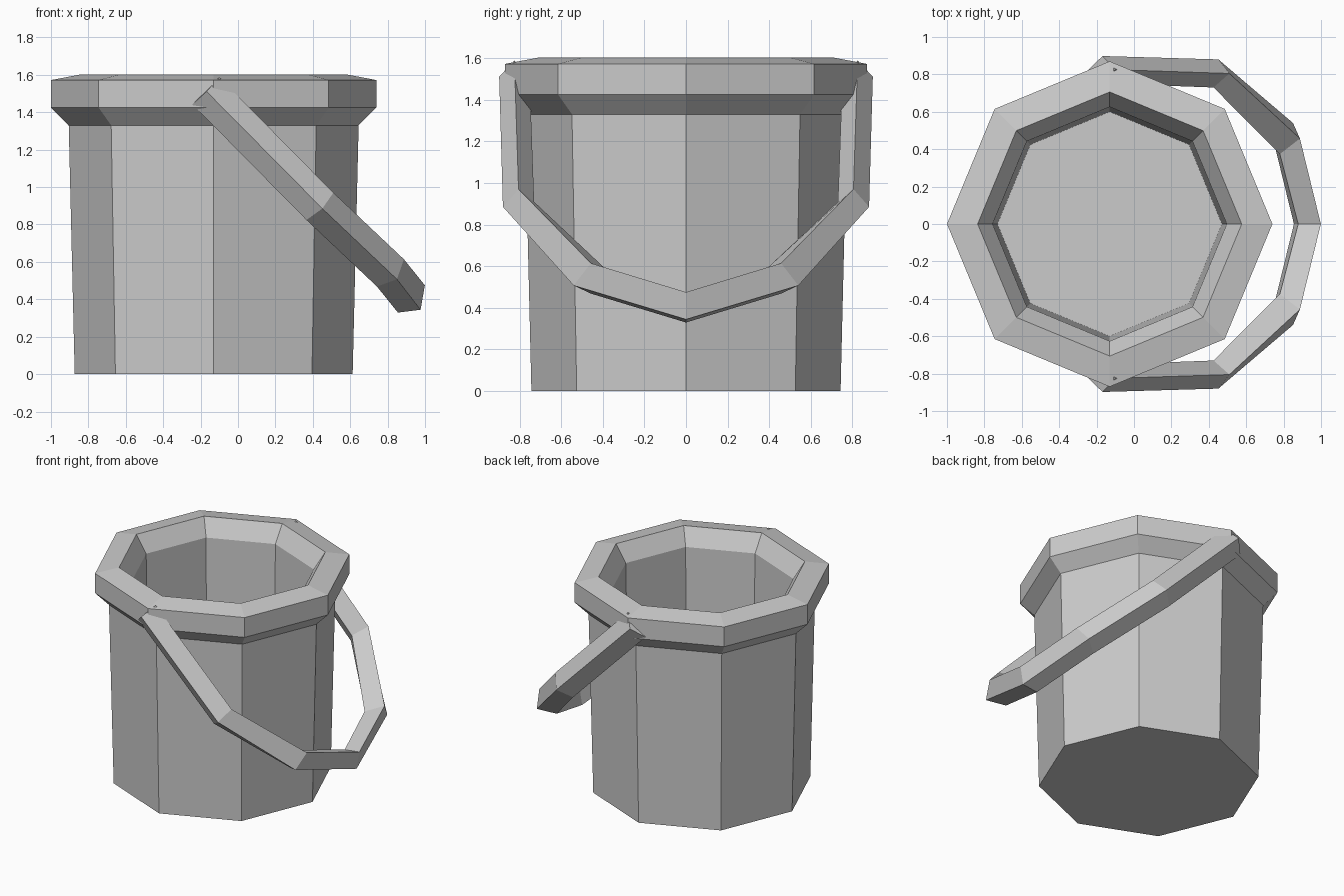
import bpy
from math import cos, sin, pi
from mathutils import Vector

if "Cube" in bpy.data.objects:
    bpy.data.objects.remove(bpy.data.objects["Cube"])


def loft(name, rings):
    """Skin a series of equal-length rings and cap both ends."""
    n = len(rings[0])
    verts = [v for ring in rings for v in ring]
    faces = []
    for i in range(len(rings) - 1):
        for j in range(n):
            k = (j + 1) % n
            faces.append((i * n + j, i * n + k, (i + 1) * n + k, (i + 1) * n + j))
    faces.append(tuple(reversed(range(n))))
    faces.append(tuple(range(len(verts) - n, len(verts))))
    mesh = bpy.data.meshes.new(name)
    mesh.from_pydata(verts, [], faces)
    obj = bpy.data.objects.new(name, mesh)
    bpy.context.collection.objects.link(obj)
    return obj


# Bucket: octagonal shell, profile (radius, z) from outer base over the rim to the inner floor
CX = -0.13
profile = [(0.743, 0), (0.775, 1.33), (0.87, 1.425), (0.87, 1.572),
           (0.706, 1.603), (0.626, 1.48), (0.60, 0.14)]
loft("bucket", [[(CX + r * cos(a * pi / 4), r * sin(a * pi / 4), z) for a in range(8)]
                for r, z in profile])

# Handle: diamond-section bar hanging at 45 degrees; (centre, outward half diagonal)
path = [((-0.172, 0.825, 1.515), (0.004, 0.073, -0.004)),
        ((0.438, 0.805, 0.897), (0.013, 0.075, -0.012)),
        ((0.815, 0.457, 0.541), (0.035, 0.083, -0.034)),
        ((0.927, 0.0, 0.402), (0.049, 0.0, -0.058))]
flip = Vector((1, -1, 1))
stations = [(Vector(c), Vector(o)) for c, o in path]
stations += [(c * flip, o * flip) for c, o in reversed(stations[:-1])]
up = Vector((0.072, 0, 0.073))
loft("handle", [[c + o, c + up, c - o, c - up] for c, o in stations])
